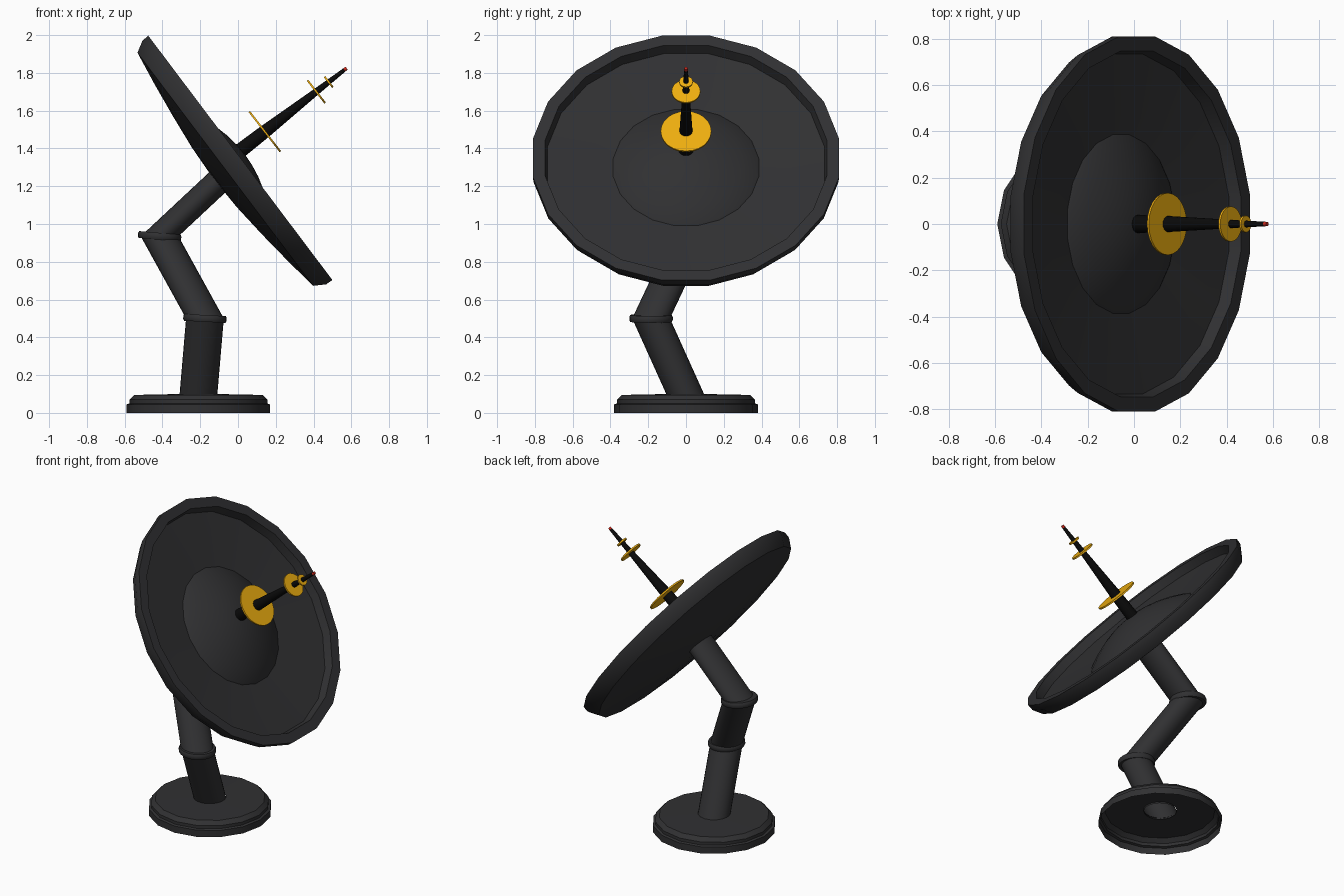
import bpy, bmesh, math
from mathutils import Vector, Matrix

if "Cube" in bpy.data.objects:
    bpy.data.objects.remove(bpy.data.objects["Cube"])


def material(name, rgb):
    m = bpy.data.materials.new(name)
    m.diffuse_color = (*rgb, 1)
    m.use_nodes = True
    m.node_tree.nodes["Principled BSDF"].inputs["Base Color"].default_value = m.diffuse_color
    return m


GREY = material("dark_grey", (0.03, 0.03, 0.032))
BLACK = material("black", (0.003, 0.003, 0.003))
GOLD = material("gold", (0.87, 0.43, 0.005))
RED = material("red", (0.6, 0.02, 0.01))


def loft(name, rings, mat, angle=30, cap_start=False, cap_end=False):
    """Skin a list of equal-length vertex rings."""
    bm = bmesh.new()
    loops = [[bm.verts.new(p) for p in ring] for ring in rings]
    n = len(loops[0])
    for a, b in zip(loops, loops[1:]):
        for i in range(n):
            j = (i + 1) % n
            bm.faces.new((a[i], a[j], b[j], b[i]))
    if cap_start:
        bm.faces.new(loops[0][::-1])
    if cap_end:
        bm.faces.new(loops[-1])
    bmesh.ops.recalc_face_normals(bm, faces=bm.faces)
    me = bpy.data.meshes.new(name)
    bm.to_mesh(me)
    bm.free()
    me.materials.append(mat)
    ob = bpy.data.objects.new(name, me)
    bpy.context.collection.objects.link(ob)
    bpy.ops.object.select_all(action='DESELECT')
    ob.select_set(True)
    bpy.context.view_layer.objects.active = ob
    bpy.ops.object.shade_smooth_by_angle(angle=math.radians(angle))
    return ob


def circle(r, z, n, turn=0.0):
    return [Vector((r * math.cos(t), r * math.sin(t), z))
            for t in (2 * math.pi * (i + turn) / n for i in range(n))]


def lathe(name, profile, n, mat, origin, elevation=90, turn=0.0, **kw):
    """Revolve (radius, height) points about an axis tilted from +x towards +z."""
    m = Matrix.Translation(origin) @ Matrix.Rotation(math.radians(90 - elevation), 4, 'Y')
    return loft(name, [[m @ p for p in circle(r, z, n, turn)] for r, z in profile], mat, **kw)


# Base plate: stepped shell, open underneath
lathe("base", [(0.38, 0), (0.38, 0.045), (0.365, 0.05), (0.365, 0.07),
               (0.34, 0.095), (0.1, 0.1)], 16, GREY, (-0.21, 0, 0))

# Dish: rim, sloping back, recessed front and raised central dome
DISH = Vector((0.0125, 0, 1.35))
ELEV = 37
dome = [(r, 0.03 - 0.74 * r * r) for r in (0.38, 0.3, 0.22, 0.14, 0.07, 0.005)]
lathe("dish", [(0.005, -0.18), (0.2, -0.172), (0.4, -0.152), (0.6, -0.127), (0.782, -0.10),
               (0.818, -0.04), (0.82, 0), (0.755, 0), (0.742, -0.055),
               (0.39, -0.085)] + dome, 20, GREY, DISH, ELEV, turn=0.5,
      cap_start=True, cap_end=True)

# Bent arm: horizontal rings sheared between joints, last ring cut to the dish back
foot, low, high = Vector((-0.21, 0, 0.09)), Vector((-0.175, -0.185, 0.5)), Vector((-0.415, 0.02, 0.935))
top = Vector((-0.11, 0, 1.22))
axis = Vector((math.cos(math.radians(ELEV)), 0, math.sin(math.radians(ELEV))))
rings = [[c + p for p in circle(0.1, 0, 24)] for c in (foot, low, high)]
run = (top - high).normalized()
rings.append([p + run * ((-0.13 - (p - DISH).dot(axis)) / run.dot(axis)) for p in rings[-1]])
for i, part in enumerate(("lower_arm", "middle_arm", "upper_arm")):
    loft(part, rings[i:i + 2], GREY)

# Joint collars
for part, c, tilt in (("lower_collar", low, 87), ("upper_collar", high, 85)):
    lathe(part, [(0.095, -0.018), (0.11, -0.018), (0.115, -0.008), (0.115, 0.008),
                 (0.11, 0.018), (0.095, 0.018)], 24, GREY, c, tilt if tilt > 90 else 180 - tilt - 2 * (90 - tilt),
          cap_start=True, cap_end=True)

# Antenna: tapered mast, gold discs and red tip
AIM = 37.8
tip = Vector((0.575, 0, 1.825))
aim = Vector((math.cos(math.radians(AIM)), 0, math.sin(math.radians(AIM))))
lathe("mast", [(0.04, -0.76), (0.035, -0.55), (0.018, -0.2), (0.01, -0.015)], 16, BLACK,
      tip, AIM, cap_start=True, cap_end=True)
lathe("mast_tip", [(0.01, -0.015), (0.009, 0)], 16, RED, tip, AIM,
      cap_start=True, cap_end=True)
for part, r, d in (("large_disc", 0.134, -0.548), ("medium_disc", 0.076, -0.203),
                   ("small_disc", 0.036, -0.12)):
    lathe(part, [(r, -0.005), (r, 0.005)], 24, GOLD, tip + aim * d, AIM,
          cap_start=True, cap_end=True)
